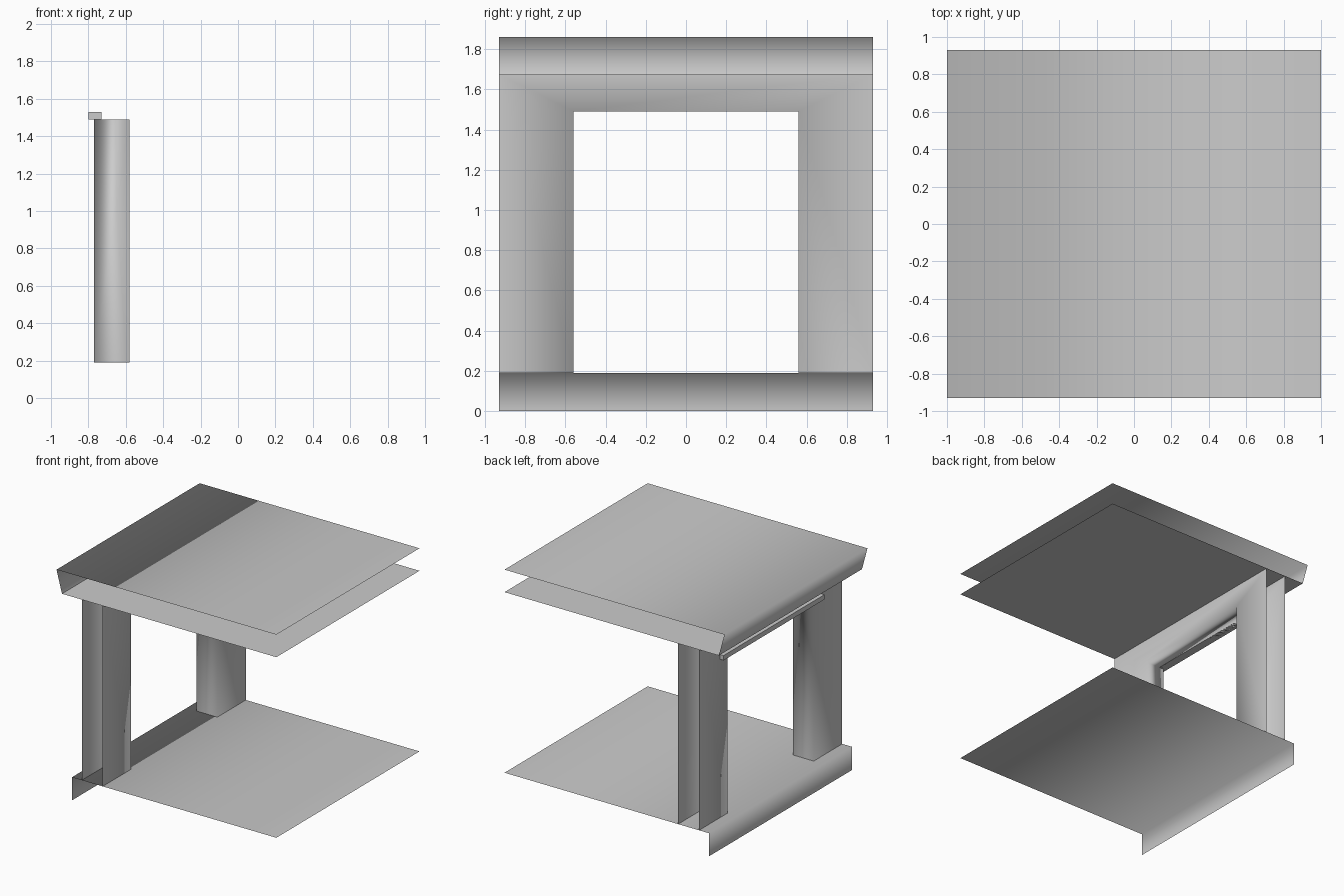
import bpy
import bmesh

cube = bpy.data.objects.get("Cube")
if cube:
    bpy.data.objects.remove(cube, do_unlink=True)

HALF = 0.93          # half length of the bay along y
FLOOR, CEILING, ROOF = 0.19, 1.675, 1.86
OPEN_Y, OPEN_Z = 0.56, 1.49
OUTER_X, INNER_X = -0.77, -0.58

grey = bpy.data.materials.new("plain_grey")
grey.use_nodes = True
color = (0.6, 0.6, 0.6, 1)
grey.diffuse_color = color
bsdf = grey.node_tree.nodes["Principled BSDF"]
bsdf.inputs["Base Color"].default_value = color
bsdf.inputs["Roughness"].default_value = 0.8


def make_object(name, bm, smooth=True):
    mesh = bpy.data.meshes.new(name)
    for face in bm.faces:
        face.smooth = smooth
    bm.to_mesh(mesh)
    bm.free()
    mesh.materials.append(grey)
    obj = bpy.data.objects.new(name, mesh)
    bpy.context.collection.objects.link(obj)
    return obj


def sheet(name, profile):
    """Sweep an open (x, z) profile along y as a thin sheet."""
    bm = bmesh.new()
    rows = [[bm.verts.new((x, y, z)) for x, z in profile] for y in (-HALF, HALF)]
    for i in range(len(profile) - 1):
        bm.faces.new((rows[0][i], rows[1][i], rows[1][i + 1], rows[0][i + 1]))
    # Face the sheets outward: first panel upward
    bm.normal_update()
    bm.faces.ensure_lookup_table()
    if bm.faces[0].normal.z < 0:
        bmesh.ops.reverse_faces(bm, faces=bm.faces[:])
    return make_object(name, bm)


# Horizontal slabs with their turned-down edges
sheet("floor_slab", [(1, FLOOR), (-0.86, FLOOR), (-0.86, 0)])
sheet("roof_slab", [(1, ROOF), (-1, ROOF), (-0.95, CEILING)])
sheet("ceiling_panel", [(1, CEILING), (-0.95, CEILING)])

# Hollow wall: mitred surround on both sides joined by the opening's reveal
bm = bmesh.new()


def arch(x, half, top):
    path = ((-half, FLOOR), (-half, top), (half, top), (half, FLOOR))
    return [bm.verts.new((x, y, z)) for y, z in path]


loops = [arch(OUTER_X, HALF, CEILING), arch(OUTER_X, OPEN_Y, OPEN_Z),
         arch(INNER_X, OPEN_Y, OPEN_Z), arch(INNER_X, HALF, CEILING)]
for a, b in zip(loops, loops[1:]):
    for i in range(3):
        bm.faces.new((a[i], a[i + 1], b[i + 1], b[i]))
bmesh.ops.recalc_face_normals(bm, faces=bm.faces[:])
make_object("wall_surround", bm)

# Slim rail over the opening on the outer side
bm = bmesh.new()
bmesh.ops.create_cube(bm, size=1)
bmesh.ops.scale(bm, vec=(0.07, 1.31, 0.04), verts=bm.verts)
bmesh.ops.translate(bm, vec=(-0.765, 0, 1.51), verts=bm.verts)
make_object("lintel_rail", bm, smooth=False)
